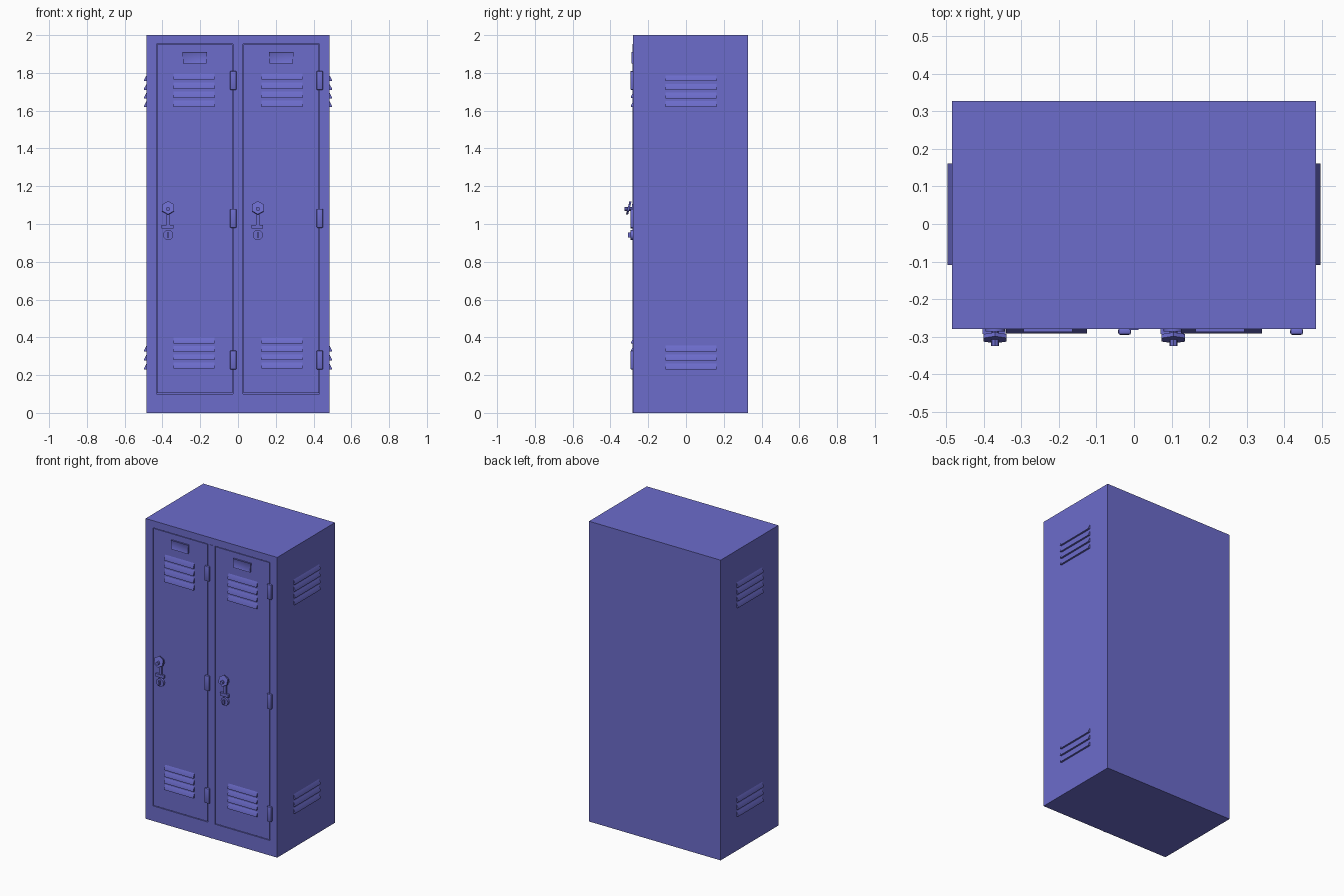
import bpy, bmesh, math
from mathutils import Matrix, Vector

if "Cube" in bpy.data.objects:
    bpy.data.objects.remove(bpy.data.objects["Cube"])

blue = bpy.data.materials.new("locker blue")
blue.diffuse_color = (0.15, 0.15, 0.60, 1)
blue.use_nodes = True
blue.node_tree.nodes["Principled BSDF"].inputs["Base Color"].default_value = blue.diffuse_color
W, FRONT, BACK = 0.485, -0.28, 0.328


def finish(name, bm):
    bmesh.ops.recalc_face_normals(bm, faces=bm.faces)
    me = bpy.data.meshes.new(name)
    bm.to_mesh(me)
    bm.free()
    ob = bpy.data.objects.new(name, me)
    me.materials.append(blue)
    bpy.context.collection.objects.link(ob)
    bpy.ops.object.select_all(action='DESELECT')
    bpy.context.view_layer.objects.active = ob
    ob.select_set(True)
    bpy.ops.object.shade_smooth_by_angle(angle=math.radians(35))
    return ob


def add_box(bm, lo, hi):
    lo, hi = Vector(lo), Vector(hi)
    m = Matrix.Translation((lo + hi) / 2) @ Matrix.Diagonal((*(hi - lo), 1))
    return bmesh.ops.create_cube(bm, size=1, matrix=m)['verts']


def box(name, lo, hi, bevel=0):
    bm = bmesh.new()
    add_box(bm, lo, hi)
    if bevel:
        bmesh.ops.bevel(bm, geom=bm.edges[:], offset=bevel, segments=2, affect='EDGES', profile=0.5)
    return finish(name, bm)


def add_disc(bm, centre, r, depth, sides, tilt=0):
    m = Matrix.Translation(centre) @ Matrix.Rotation(math.pi / 2 + tilt, 4, 'X')
    bmesh.ops.create_cone(bm, cap_ends=True, segments=sides, radius1=r, radius2=r, depth=depth, matrix=m)


def louvres(name, matrix, width, z0, z1, count, proud):
    # wedge slats: wide lip at the bottom, sloping back to the panel at the top
    bm = bmesh.new()
    pitch = (z1 - z0) / (count - 0.25)
    for i in range(count):
        z = z0 + i * pitch
        prof = [(0.002, z), (-proud, z), (-proud, z + 0.007), (0.002, z + pitch * 0.75)]
        ends = [[bm.verts.new((s * width / 2, y, zz)) for y, zz in prof] for s in (-1, 1)]
        for e in ends:
            bm.faces.new(e)
        for a in range(4):
            b = (a + 1) % 4
            bm.faces.new((ends[0][a], ends[0][b], ends[1][b], ends[1][a]))
    bmesh.ops.transform(bm, matrix=matrix, verts=bm.verts)
    finish(name, bm)


# cabinet: front grid, sides drawn back, two shallow door recesses
bm = bmesh.new()
xs, zs = [-W, -0.432, -0.026, 0.026, 0.432, W], [0, 0.10, 1.953, 2]
grid = [[bm.verts.new((x, FRONT, z)) for x in xs] for z in zs]
cells = {}
for j in range(3):
    for i in range(5):
        cells[i, j] = bm.faces.new((grid[j][i], grid[j][i + 1], grid[j + 1][i + 1], grid[j + 1][i]))
rim = [e for e in bm.edges if e.is_boundary]
ext = bmesh.ops.extrude_edge_only(bm, edges=rim)['geom']
for v in ext:
    if isinstance(v, bmesh.types.BMVert):
        v.co.y = BACK
bmesh.ops.contextual_create(bm, geom=[e for e in bm.edges if e.is_boundary])
for i in (1, 3):
    new = bmesh.ops.extrude_face_region(bm, geom=[cells[i, 1]])['geom']
    bmesh.ops.translate(bm, vec=(0, 0.012, 0), verts=[g for g in new if isinstance(g, bmesh.types.BMVert)])
    bmesh.ops.delete(bm, geom=[cells[i, 1]], context='FACES_ONLY')
finish("cabinet", bm)

# strip between the two lockers
box("centre_strip", (-0.012, FRONT - 0.002, 0.0), (0.012, FRONT + 0.002, 1.953))

for side, cx in (("left", -0.229), ("right", 0.229)):
    # door panel, set in its recess with a thin gap all round
    box(side + "_door", (cx - 0.199, FRONT + 0.001, 0.104), (cx + 0.199, FRONT + 0.011, 1.949))

    # door vents
    at = Matrix.Translation((cx + (-0.004 if cx < 0 else 0.004), FRONT, 0))
    louvres(side + "_upper_vent", at, 0.215, 1.62, 1.80, 4, 0.011)
    louvres(side + "_lower_vent", at, 0.215, 0.235, 0.40, 4, 0.011)

    # label holder with tapered lower edge
    bm = bmesh.new()
    vs = add_box(bm, (cx - 0.065, FRONT - 0.008, 1.85), (cx + 0.065, FRONT + 0.002, 1.91))
    for v in vs:
        if v.co.z < 1.88:
            v.co.x = cx + (v.co.x - cx) * 0.94
    face = [f for f in bm.faces if f.calc_center_median().y < FRONT - 0.007]
    bmesh.ops.inset_individual(bm, faces=face, thickness=0.007, depth=-0.003)
    finish(side + "_label_holder", bm)

    # hinges on the right edge of the door
    hx = cx + 0.204
    for n, z in (("lower", 0.28), ("middle", 1.03), ("upper", 1.76)):
        box(f"{side}_{n}_hinge", (hx - 0.017, FRONT - 0.015, z - 0.05),
            (hx + 0.017, FRONT + 0.002, z + 0.05), 0.005)

    # turning latch: rose, axle, tilted knob and nub
    kx = -0.37 if cx < 0 else 0.105
    bm = bmesh.new()
    add_disc(bm, (kx, FRONT - 0.002, 1.08), 0.026, 0.008, 12)
    add_disc(bm, (kx, FRONT - 0.012, 1.08), 0.011, 0.022, 10)
    add_disc(bm, (kx, FRONT - 0.023, 1.085), 0.036, 0.011, 6, math.radians(-15))
    add_disc(bm, (kx, FRONT - 0.034, 1.08), 0.011, 0.022, 8)
    finish(side + "_latch_knob", bm)

    # hasp below the knob with a small lock
    bm = bmesh.new()
    add_box(bm, (kx - 0.009, FRONT - 0.010, 0.985), (kx + 0.009, FRONT + 0.002, 1.055))
    add_box(bm, (kx - 0.034, FRONT - 0.013, 0.975), (kx + 0.028, FRONT + 0.002, 0.995))
    finish(side + "_hasp", bm)
    bm = bmesh.new()
    add_disc(bm, (kx, FRONT - 0.006, 0.942), 0.027, 0.016, 12)
    add_box(bm, (kx - 0.005, FRONT - 0.027, 0.928), (kx + 0.005, FRONT - 0.010, 0.956))
    finish(side + "_key_lock", bm)

    # vents in the cabinet side
    s = -1 if cx < 0 else 1
    at = Matrix.Translation((s * W, 0.026, 0)) @ Matrix.Rotation(s * math.pi / 2, 4, 'Z')
    louvres(side + "_side_upper_vent", at, 0.27, 1.62, 1.79, 4, 0.012)
    louvres(side + "_side_lower_vent", at, 0.27, 0.23, 0.36, 3, 0.012)
